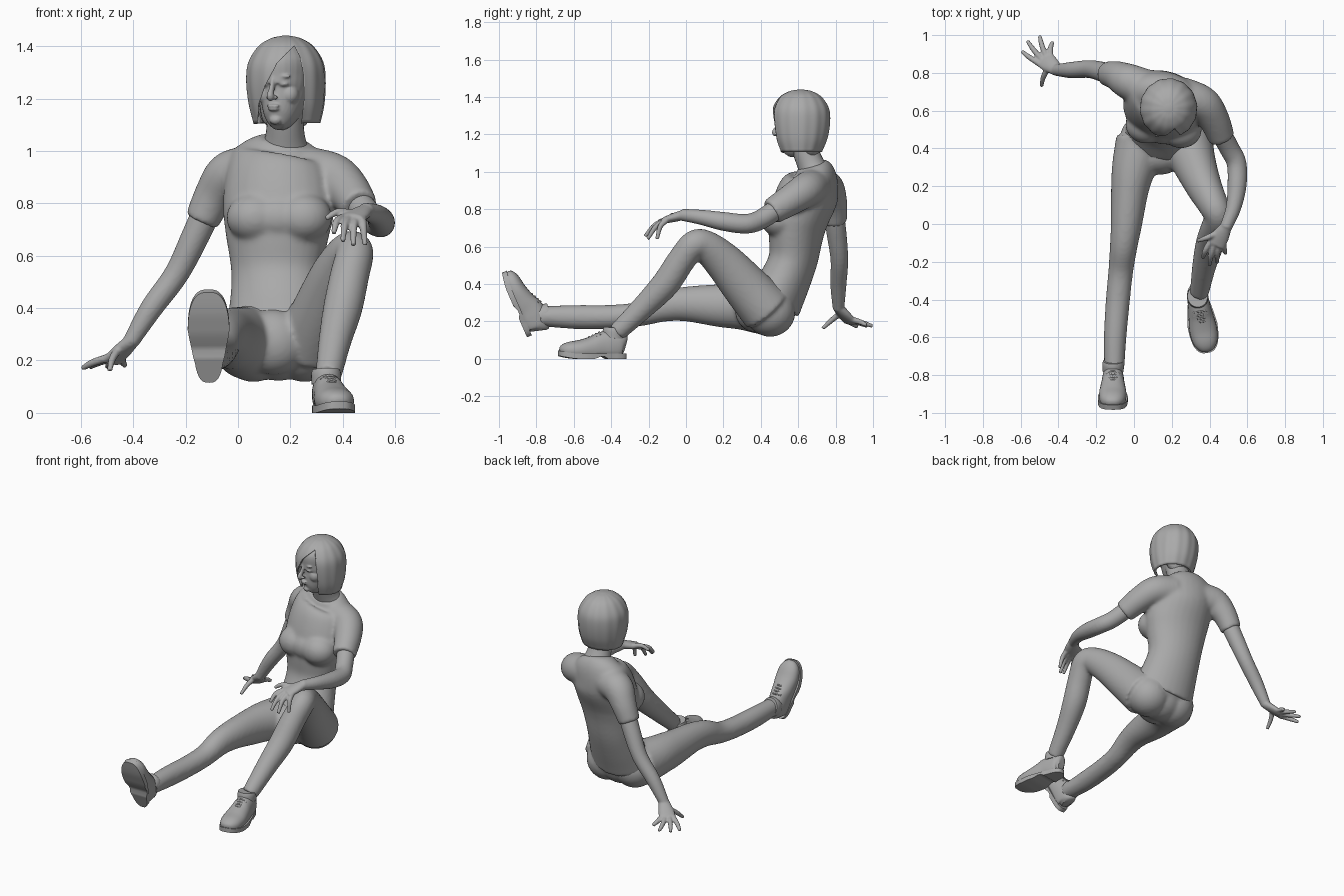
import bpy, bmesh, math
from mathutils import Vector, Matrix

cube = bpy.data.objects.get("Cube")
if cube:
    bpy.data.objects.remove(cube, do_unlink=True)

grey = bpy.data.materials.new("plain_grey")
grey.use_nodes = True
tone = (0.4, 0.4, 0.4, 1)
grey.diffuse_color = tone
grey.node_tree.nodes["Principled BSDF"].inputs["Base Color"].default_value = tone


def spline(stations, steps):
    """Catmull-Rom samples through (x, y, z, width, depth) stations."""
    pts = [Vector(s if len(s) == 5 else (*s, s[3])) for s in stations]
    ext = [pts[0] * 2 - pts[1], *pts, pts[-1] * 2 - pts[-2]]
    out = []
    for p, q, r, s in zip(ext, ext[1:], ext[2:], ext[3:]):
        for k in range(steps):
            t = k / steps
            out.append((q * 2 + (r - p) * t + (p * 2 - q * 5 + r * 4 - s) * t ** 2
                        + (q * 3 - p - r * 3 + s) * t ** 3) / 2)
    return out + [pts[-1]]


def loft(bm, stations, side=(1, 0, 0), n=28, steps=5, caps=True, power=1, wave=0):
    samples = spline(stations, steps)
    side, rings = Vector(side), []
    for i, s in enumerate(samples):
        a, b = samples[max(i - 1, 0)], samples[min(i + 1, len(samples) - 1)]
        t = Vector((b - a)[:3]).normalized()
        u = (side - t * side.dot(t)).normalized()
        v = t.cross(u)
        ring = []
        for k in range(n):
            ang = math.tau * k / n
            c, d = math.cos(ang), math.sin(ang)
            c = math.copysign(abs(c) ** power, c)
            d = math.copysign(abs(d) ** power, d)
            m = 1 + wave * math.sin(ang * 14)
            ring.append(bm.verts.new(Vector(s[:3]) + u * c * s[3] * m + v * d * s[4] * m))
        rings.append(ring)
    for p, q in zip(rings, rings[1:]):
        for k in range(n):
            j = (k + 1) % n
            bm.faces.new((p[k], p[j], q[j], q[k]))
    if caps:
        bm.faces.new(rings[0][::-1])
    bm.faces.new(rings[-1])


def blob(bm, centre, size):
    bmesh.ops.create_uvsphere(bm, u_segments=24, v_segments=16, radius=1,
                              matrix=Matrix.Translation(centre) @ Matrix.Diagonal((*size, 1)))


def finish(bm, name, voxel=0, relax=4, angle=40):
    """Make the object; a voxel size fuses its overlapping pieces into one skin."""
    bmesh.ops.recalc_face_normals(bm, faces=bm.faces)
    mesh = bpy.data.meshes.new(name)
    bm.to_mesh(mesh)
    bm.free()
    mesh.shade_smooth()
    mesh.set_sharp_from_angle(angle=math.radians(angle))
    mesh.materials.append(grey)
    ob = bpy.data.objects.new(name, mesh)
    bpy.context.collection.objects.link(ob)
    if voxel:
        mod = ob.modifiers.new("fuse", 'REMESH')
        mod.mode, mod.voxel_size, mod.use_smooth_shade = 'VOXEL', voxel, True
        mod = ob.modifiers.new("relax", 'SMOOTH')
        mod.factor, mod.iterations = 0.5, relax
    return ob


# Shirt: torso, bust and short sleeves
bm = bmesh.new()
loft(bm, [(.155, .465, .30, .21, .155), (.15, .53, .42, .185, .135), (.147, .575, .54, .175, .13),
          (.15, .59, .68, .2, .148), (.155, .61, .78, .215, .16), (.155, .66, .90, .205, .16),
          (.17, .685, .98, .185, .118), (.18, .67, 1.04, .1, .08)], side=(1, -.2, 0))
for x, y in ((.065, .525), (.16, .52), (.25, .5)):
    blob(bm, (x, y, .745), (.11, .1, .095))
loft(bm, [(.25, .68, .92, .1), (.36, .64, .9, .093), (.42, .56, .85, .083), (.465, .455, .785, .071)])
loft(bm, [(.06, .72, .92, .1), (-.03, .755, .905, .095), (-.09, .785, .83, .078),
          (-.14, .795, .73, .066)], side=(0, 1, 0))
finish(bm, "shirt", .01, 14)

# Trousers: seat and both legs
bm = bmesh.new()
loft(bm, [(.155, .43, .22, .19, .11), (.155, .47, .31, .2, .14), (.15, .52, .4, .17, .115)])
for x in (.06, .255):
    blob(bm, (x, .45, .25), (.135, .135, .132))
blob(bm, (.155, .45, .25), (.14, .13, .128))
blob(bm, (.135, .36, .27), (.13, .1, .125))
loft(bm, [(.04, .43, .265, .14), (.0, .3, .28, .118, .125), (-.022, .18, .285, .1, .115),
          (-.04, 0, .293, .083, .093), (-.055, -.12, .28, .073, .082), (-.07, -.25, .24, .066),
          (-.085, -.4, .225, .064), (-.1, -.6, .224, .06, .064), (-.105, -.78, .228, .053)])
loft(bm, [(.28, .43, .26, .14), (.32, .32, .385, .115, .125), (.37, .2, .52, .095, .105),
          (.42, .1, .605, .08, .085), (.445, .04, .608, .073, .076), (.425, -.03, .52, .075),
          (.4, -.11, .4, .075), (.37, -.23, .275, .063), (.345, -.37, .14, .05)])
finish(bm, "trousers", .01, 10)


def hand(bm, wrist, knuckles, side, tips, thumb, lift):
    wrist, knuckles, side = Vector(wrist), Vector(knuckles), Vector(side).normalized()
    mid = wrist.lerp(knuckles, .5)
    loft(bm, [(*wrist, .032, .027), (*mid, .047, .024), (*knuckles, .053, .018)], side)
    bases = [(knuckles + side * (i - 1.5) * .028, tip) for i, tip in enumerate(tips)]
    for base, tip in bases + [(mid - side * .03, thumb)]:
        bend = base.lerp(Vector(tip), .5) + Vector((0, 0, lift))
        start = base.lerp(wrist, .2)
        loft(bm, [(*start, .016), (*bend, .0145), (*tip, .01)], (0, 0, 1), n=12)


# Arms with hands
bm = bmesh.new()
loft(bm, [(.45, .5, .81, .055), (.505, .4, .745, .053), (.543, .32, .722, .052), (.545, .2, .735, .05),
          (.525, .08, .757, .04), (.485, -.02, .77, .032)])
hand(bm, (.487, -.015, .77), (.43, -.11, .742), (1, -.2, 0),
     [(.365, -.18, .685), (.4, -.22, .655), (.44, -.205, .64), (.485, -.155, .64)], (.335, -.09, .742), .018)
finish(bm, "left_arm", .006, 3)

bm = bmesh.new()
loft(bm, [(-.115, .79, .78, .055), (-.165, .805, .67, .053), (-.235, .82, .53, .047),
          (-.33, .815, .4, .043), (-.41, .815, .27, .031)], side=(0, 1, 0))
hand(bm, (-.405, .813, .275), (-.485, .88, .195), (.78, .62, 0),
     [(-.595, .915, .17), (-.565, .97, .175), (-.5, .998, .175), (-.43, .965, .18)], (-.49, .73, .162), .008)
finish(bm, "right_arm", .006, 3)

# Head: skull, jaw and features, turned a little to its right
bm = bmesh.new()
loft(bm, [(0, -.085, 1.098, .028, .03), (0, -.065, 1.123, .055, .064), (0, -.035, 1.17, .078, .098),
          (0, -.008, 1.22, .092, .125), (0, 0, 1.28, .1, .13), (0, 0, 1.35, .1, .128),
          (0, 0, 1.4, .065, .085)])
loft(bm, [(0, -.118, 1.28, .009, .014), (0, -.136, 1.238, .01, .014), (0, -.152, 1.21, .014, .016),
          (0, -.14, 1.198, .013, .012)], n=16)
for s in (-1, 1):
    blob(bm, (s * .014, -.135, 1.204), (.01, .012, .008))
    blob(bm, (s * .037, -.111, 1.255), (.019, .012, .009))
    blob(bm, (s * .037, -.113, 1.285), (.03, .011, .008))
    blob(bm, (s * .045, -.072, 1.215), (.038, .036, .04))
blob(bm, (0, -.124, 1.172), (.026, .012, .007))
blob(bm, (0, -.121, 1.159), (.022, .012, .007))
blob(bm, (0, -.1, 1.118), (.024, .018, .018))
bm.transform(Matrix.Translation((.18, .615, 0)) @ Matrix.Rotation(math.radians(-22), 4, 'Z'))
finish(bm, "head", .0045, 6)

bm = bmesh.new()
loft(bm, [(.18, .69, .99, .1, .08), (.18, .665, 1.045, .078, .072), (.18, .64, 1.11, .07, .069),
          (.18, .62, 1.18, .07, .068)])
finish(bm, "neck")

# Bobbed hair with a side-swept fringe cut around the face
bm = bmesh.new()
loft(bm, [(.187, .612, 1.105, .127, .114), (.186, .612, 1.18, .144, .144), (.183, .613, 1.27, .151, .157),
          (.183, .613, 1.34, .142, .15), (.183, .613, 1.4, .104, .112), (.183, .613, 1.43, .056, .062),
          (.183, .613, 1.44, .012, .013)], n=112, caps=False, wave=.01)
hair = finish(bm, "hair")
bm = bmesh.new()
outline = [(.215, 1.4), (.15, 1.335), (.105, 1.25), (.08, 1.18), (.073, 1.05),
           (.235, 1.05), (.252, 1.2), (.25, 1.29), (.235, 1.36)]
face = bm.faces.new([bm.verts.new((x, .3, z)) for x, z in outline])
moved = bmesh.ops.extrude_face_region(bm, geom=[face])["geom"]
bmesh.ops.translate(bm, vec=(0, .25, 0), verts=[v for v in moved if isinstance(v, bmesh.types.BMVert)])
cutter = finish(bm, "face_opening_cutter")
cutter.hide_render = True
shell = hair.modifiers.new("thickness", 'SOLIDIFY')
shell.thickness, shell.offset = .014, -1
cut = hair.modifiers.new("face_opening", 'BOOLEAN')
cut.operation, cut.solver, cut.object = 'DIFFERENCE', 'EXACT', cutter
bpy.context.view_layer.update()
baked = bpy.data.meshes.new_from_object(hair.evaluated_get(bpy.context.evaluated_depsgraph_get()))
hair.modifiers.clear()
hair.data = baked
bpy.data.objects.remove(cutter, do_unlink=True)

# Hair at the nape, closing the gap behind the neck
bm = bmesh.new()
loft(bm, [(.183, .675, 1.085, .06, .03), (.183, .67, 1.12, .09, .055), (.183, .66, 1.2, .105, .085)])
finish(bm, "nape_hair")


# Shoes: local y runs heel to toe, local z away from the sole
def shoe(name, heel, forward, up):
    y, z = Vector(forward).normalized(), Vector(up).normalized()
    place = Matrix((y.cross(z), y, z)).transposed().to_4x4()
    place.translation = heel

    bm = bmesh.new()
    loft(bm, [(0, .185, 0, .08, .185), (0, .185, .028, .08, .185)], n=64, steps=1, power=.72)
    bmesh.ops.triangulate(bm, faces=[f for f in bm.faces if len(f.verts) > 4])
    for v in bm.verts:
        v.co.x *= .72 + .28 * min(max((v.co.y - .08) / .14, 0), 1)
        if v.co.z < .01 and .11 < v.co.y < .18:
            v.co.z = .012
        v.co.z += .5 * max(v.co.y - .27, 0) ** 1.5
    bm.transform(place)
    finish(bm, name + "_sole")

    bm = bmesh.new()
    loft(bm, [(0, .008, .07, .025, .045), (0, .03, .075, .047, .07), (0, .08, .07, .056, .083),
              (0, .13, .065, .06, .08), (0, .18, .055, .067, .068), (0, .25, .047, .073, .055),
              (0, .31, .044, .065, .047), (0, .345, .04, .045, .035), (0, .36, .036, .02, .016)], power=.9)
    for v in bm.verts:
        v.co.z = max(v.co.z, .02)
    loft(bm, [(0, .07, .11, .056, .06), (0, .068, .145, .057, .061), (0, .066, .165, .053, .057)])
    bm.transform(place)
    finish(bm, name + "_upper")

    bm = bmesh.new()
    for i in range(4):
        w, h = .148 + .018 * i, .14 - .0085 * i
        loft(bm, [(-.036, w, h - .014, .005), (0, w, h + .003, .005), (.036, w, h - .014, .005)],
             side=(0, 1, 0), n=10)
    bm.transform(place)
    finish(bm, name + "_laces")


shoe("left_shoe", (.325, -.318, 0), (.17, -.985, 0), (0, 0, 1))
shoe("right_shoe", (-.11, -.85, .115), (-.01, -.4, .917), (0, .917, .4))
